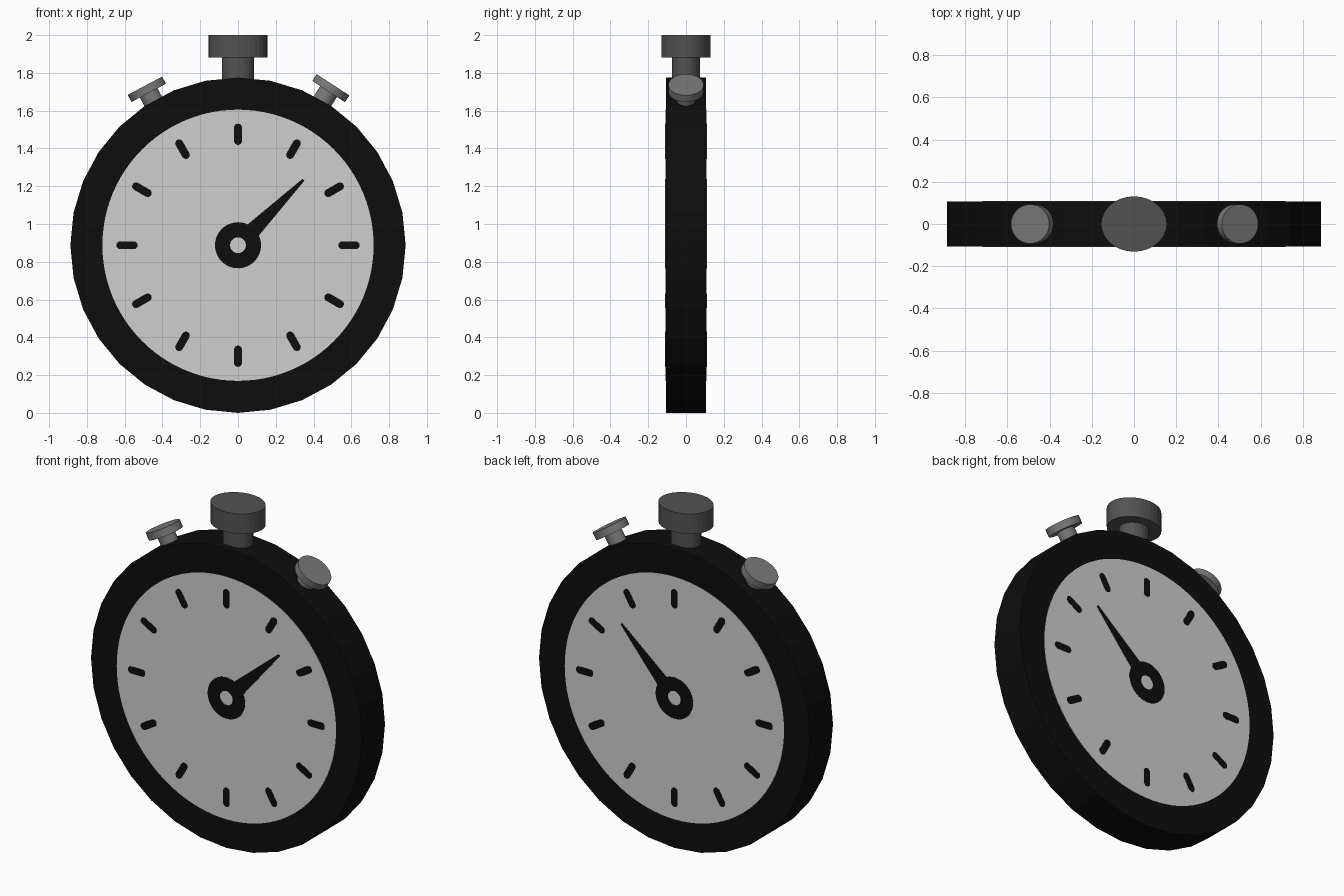
import bpy, bmesh, math
from mathutils import Matrix, Vector

if "Cube" in bpy.data.objects:
    bpy.data.objects.remove(bpy.data.objects["Cube"])

CZ = 0.8875      # height of the dial centre


def material(name, v):
    m = bpy.data.materials.new(name)
    m.diffuse_color = (v, v, v, 1)
    m.use_nodes = True
    m.node_tree.nodes["Principled BSDF"].inputs["Base Color"].default_value = m.diffuse_color
    return m


BLACK = material("black", 0.004)
DIAL = material("light grey", 0.62)
CROWN = material("dark grey", 0.085)
BUTTON = material("mid grey", 0.19)


def cylinder(name, rx, ry, top, axis_rot, height, mat, sides=32):
    """Elliptical flat-shaded cylinder whose top centre sits at 'top'."""
    bm = bmesh.new()
    bmesh.ops.create_cone(bm, cap_ends=True, segments=sides, radius1=1, radius2=1, depth=1)
    m = (Matrix.Translation(top) @ axis_rot
         @ Matrix.Translation((0, 0, -height / 2)) @ Matrix.Diagonal((rx, ry, height, 1)))
    bmesh.ops.transform(bm, matrix=m, verts=bm.verts)
    me = bpy.data.meshes.new(name)
    bm.to_mesh(me)
    bm.free()
    me.materials.append(mat)
    ob = bpy.data.objects.new(name, me)
    bpy.context.collection.objects.link(ob)
    return ob


def plate(name, outlines, y, thick, mat):
    """Thin plate cut from closed outlines drawn in the dial plane."""
    cu = bpy.data.curves.new(name, 'CURVE')
    cu.dimensions = '2D'
    cu.fill_mode = 'BOTH'
    cu.extrude = thick / 2
    for pts in outlines:
        sp = cu.splines.new('POLY')
        sp.points.add(len(pts) - 1)
        for p, (x, z) in zip(sp.points, pts):
            p.co = (x, z, 0, 1)
        sp.use_cyclic_u = True
    cu.materials.append(mat)
    ob = bpy.data.objects.new(name, cu)
    ob.location = (0, y, CZ)
    ob.rotation_euler = (math.pi / 2, 0, 0)
    bpy.context.collection.objects.link(ob)
    bpy.ops.object.select_all(action='DESELECT')
    ob.select_set(True)
    bpy.context.view_layer.objects.active = ob
    bpy.ops.object.convert(target='MESH')


def arc(r, a0, a1, n, cx=0.0, cz=0.0):
    return [(cx + r * math.cos(math.radians(a0 + (a1 - a0) * i / n)),
             cz + r * math.sin(math.radians(a0 + (a1 - a0) * i / n))) for i in range(n + 1)]


def circle(r, n):
    return arc(r, 0, 360, n)[:-1]


def tick(angle):
    """Rounded bar lying along a radius."""
    pts = arc(0.021, -90, 90, 8, 0.623) + arc(0.021, 90, 270, 8, 0.552)
    c, s = math.cos(math.radians(angle)), math.sin(math.radians(angle))
    return [(x * c - z * s, x * s + z * c) for x, z in pts]


# Case
cylinder("case", 0.8875, 0.8875, (0, -0.107, CZ), Matrix.Rotation(math.pi / 2, 4, 'X'),
         0.214, BLACK)

# Dial, hour marks and hand, on the front and the back
tip = [(0.49 * math.cos(math.radians(45 + d)), 0.49 * math.sin(math.radians(45 + d)))
       for d in (-0.8, 0.8)]
hand = arc(0.122, 45 + 20, 45 + 340, 40) + tip
for side, tag in ((-1, "front"), (1, "back")):
    plate(tag + "_dial", [circle(0.718, 96)], side * 0.107, 0.003, DIAL)
    plate(tag + "_marks", [tick(30 * i) for i in range(12)], side * 0.1085, 0.003, BLACK)
    plate(tag + "_hand", [hand, circle(0.042, 24)], side * 0.1085, 0.003, BLACK)

# Crown on top
upright = Matrix.Identity(4)
cylinder("crown_stem", 0.085, 0.075, (0, 0, 1.89), upright, 0.16, CROWN)
cylinder("crown_cap", 0.156, 0.131, (0, 0, 2.0), upright, 0.118, CROWN)

# Two tilted push buttons
for tag, x, z, tilt in (("left", -0.493, 1.732, -28), ("right", 0.503, 1.737, 33)):
    rot = Matrix.Rotation(math.radians(tilt), 4, 'Y')
    axis = rot @ Vector((0, 0, 1))
    top = Vector((x, 0, z))
    cylinder(tag + "_button_stem", 0.053, 0.047, top - axis * 0.035, rot, 0.11, BUTTON)
    cylinder(tag + "_button_cap", 0.103, 0.093, top, rot, 0.043, BUTTON)
